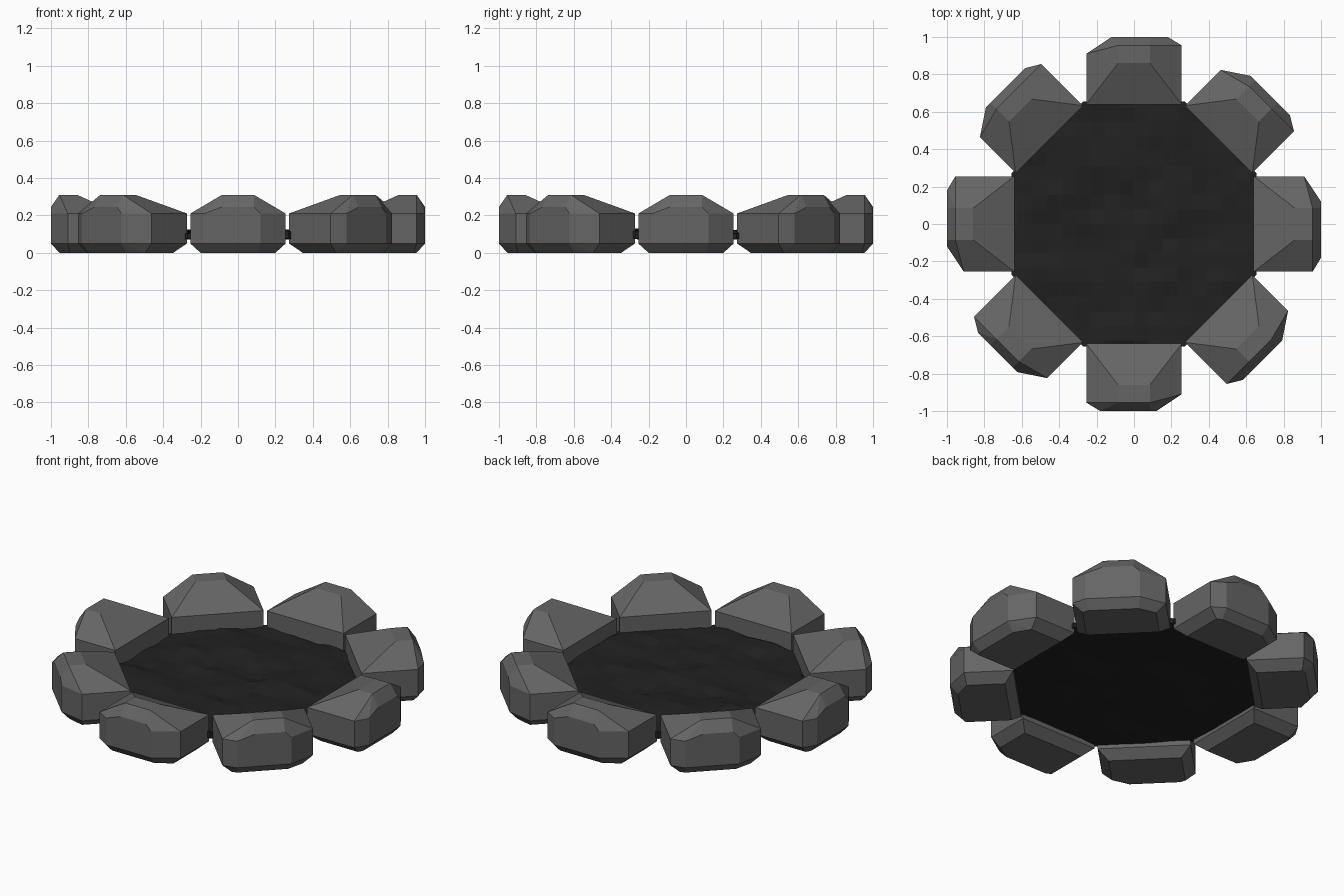
import bpy, bmesh, math, random
from mathutils import Matrix, Vector, noise

if "Cube" in bpy.data.objects:
    bpy.data.objects.remove(bpy.data.objects["Cube"])

random.seed(4)


def material(name, v):
    m = bpy.data.materials.new(name)
    m.diffuse_color = (v, v, v, 1)
    m.use_nodes = True
    m.node_tree.nodes["Principled BSDF"].inputs["Base Color"].default_value = m.diffuse_color
    return m


stone_mat = material("grey stone", 0.13)
ash_mat = material("dark ash", 0.015)


def finish(name, bm, mat):
    bmesh.ops.recalc_face_normals(bm, faces=bm.faces)
    me = bpy.data.meshes.new(name)
    bm.to_mesh(me)
    bm.free()
    me.materials.append(mat)
    ob = bpy.data.objects.new(name, me)
    bpy.context.collection.objects.link(ob)
    return ob


# Chipped stone: convex hull of (tangent, radius, height) corners
def add_stone(i):
    pts = []
    for z in (0.05, 0.21):                       # upright sides and outer face
        pts += [(-.255, .64, z), (.255, .64, z), (.255, .91, z),
                (.12, 1, z), (-.18, 1, z), (-.255, .955, z)]
    pts += [(-.085, 1, .245), (.085, 1, .245)]   # peak of the outer face
    pts += [(s * .085, r, .31) for s in (-1, 1) for r in (.86, .955)]   # top
    pts += [(-.2, .69, 0), (.2, .69, 0), (.2, .9, 0),                   # base
            (.11, .955, 0), (-.17, .955, 0), (-.2, .94, 0)]
    bm = bmesh.new()
    for t, r, z in pts:
        bm.verts.new((t, -r, z))
    bmesh.ops.convex_hull(bm, input=bm.verts)
    bmesh.ops.dissolve_limit(bm, angle_limit=0.02, verts=bm.verts, edges=bm.edges)
    bm.transform(Matrix.Rotation(i * math.pi / 4, 4, 'Z'))
    finish(f"ring_stone_{i + 1}", bm, stone_mat)


for i in range(8):
    add_stone(i)

# Ash bed: rough sheet trimmed to an octagon, then thickened
bm = bmesh.new()
bmesh.ops.create_grid(bm, x_segments=18, y_segments=18, size=0.7)
for i in range(8):
    a = i * math.pi / 4
    n = Vector((math.cos(a), math.sin(a), 0))
    bmesh.ops.bisect_plane(bm, geom=bm.verts[:] + bm.edges[:] + bm.faces[:],
                           plane_co=n * 0.655, plane_no=n, clear_outer=True)
top = bm.faces[:]
low = bmesh.ops.duplicate(bm, geom=bm.verts[:] + bm.edges[:] + top)["geom"]
low_verts = [g for g in low if isinstance(g, bmesh.types.BMVert)]
low_set = set(low_verts)
for v in bm.verts:
    bump = noise.noise(Vector((v.co.x * 5, v.co.y * 5, 1.7))) * 0.025
    v.co.z = 0.075 + bump * 0.4 if v in low_set else 0.112 + bump + random.uniform(-.007, .007)
bmesh.ops.bridge_loops(bm, edges=[e for e in bm.edges if e.is_boundary])
finish("ash_bed", bm, ash_mat)
